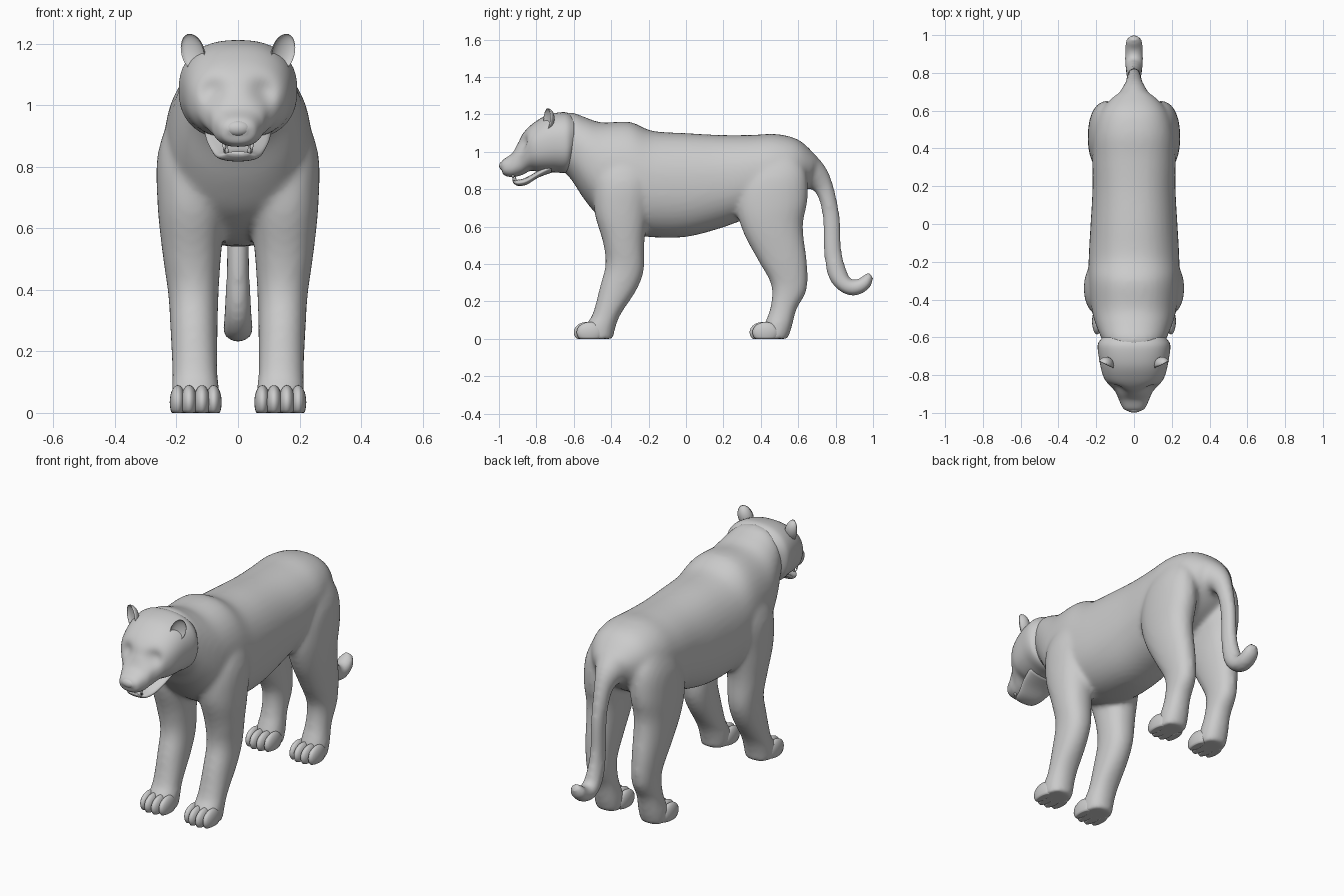
import bpy, bmesh, math
from mathutils import Vector, Matrix


def catmull(a, b, c, d, t):
    return [0.5 * (2*q + (r - p)*t + (2*p - 5*q + 4*r - s)*t*t + (3*q - p - 3*r + s)*t**3)
            for p, q, r, s in zip(a, b, c, d)]


def loft(bm, sections, n=28, power=2.2, steps=4, mirror=False):
    """Each section: two side-view edge points (y, z, y, z), x centre, half width."""
    rows = []
    last = len(sections) - 1
    for i in range(last):
        quad = [sections[max(0, min(last, i + k))] for k in (-1, 0, 1, 2)]
        rows += [catmull(*quad, s / steps) for s in range(steps)]
    rows.append(sections[-1])
    for side in ((1, -1) if mirror else (1,)):
        rings = []
        for y0, z0, y1, z1, xc, hw in rows:
            ring = []
            for k in range(n):
                a = 2 * math.pi * k / n
                c, s = (math.copysign(abs(f(a)) ** (2 / power), f(a)) for f in (math.cos, math.sin))
                ring.append(bm.verts.new((side * (xc + hw * c),
                                          (y0 + y1) / 2 + (y1 - y0) / 2 * s,
                                          (z0 + z1) / 2 + (z1 - z0) / 2 * s)))
            rings.append(ring)
        for r0, r1 in zip(rings, rings[1:]):
            for k in range(n):
                bm.faces.new((r0[k], r0[(k + 1) % n], r1[(k + 1) % n], r1[k]))
        bm.faces.new(rings[0])
        bm.faces.new(rings[-1])


def ball(bm, centre, radii, rot=Matrix(), floor=False, dish=0):
    """Ellipsoid, optionally flattened on the floor or dished in on its -y side."""
    vs = bmesh.ops.create_uvsphere(bm, u_segments=20, v_segments=14, radius=1)["verts"]
    for v in vs:
        if dish and v.co.y < 0:
            v.co.y *= -dish
        v.co = rot @ Vector(c * r for c, r in zip(v.co, radii)) + Vector(centre)
        if floor:
            v.co.z = max(v.co.z, 0)


def finish(name, bm, voxel=0):
    bmesh.ops.recalc_face_normals(bm, faces=bm.faces)
    for f in bm.faces:
        f.smooth = True
    me = bpy.data.meshes.new(name)
    bm.to_mesh(me)
    bm.free()
    ob = bpy.data.objects.new(name, me)
    bpy.context.collection.objects.link(ob)
    if voxel:
        m = ob.modifiers.new("blend", "REMESH")
        m.mode, m.voxel_size, m.use_smooth_shade = "VOXEL", voxel, True
        s = ob.modifiers.new("soften", "SMOOTH")
        s.factor, s.iterations = 0.5, 10
    return ob


# torso, legs and tail, blended into one skin
bm = bmesh.new()
torso = [(-.70, .93, -.70, 1.17, 0, .12), (-.62, .86, -.62, 1.21, 0, .165),
         (-.54, .74, -.54, 1.185, 0, .20), (-.45, .64, -.45, 1.157, 0, .225),
         (-.32, .57, -.30, 1.16, 0, .24), (-.18, .543, -.18, 1.112, 0, .24),
         (0, .545, 0, 1.10, 0, .23), (.18, .59, .18, 1.09, 0, .22),
         (.32, .64, .35, 1.09, 0, .22), (.47, .68, .48, 1.095, 0, .215),
         (.58, .74, .60, 1.065, 0, .18), (.65, .81, .69, .985, 0, .11),
         (.67, .86, .72, .945, 0, .05)]
loft(bm, torso, n=40, power=2.25)
front_leg = [(-.44, 1.00, -.22, 1.02, .13, .07), (-.49, .85, -.18, .85, .15, .11),
             (-.49, .68, -.20, .68, .15, .112), (-.445, .52, -.222, .52, .15, .096),
             (-.43, .40, -.225, .37, .145, .082), (-.46, .28, -.265, .26, .143, .077),
             (-.50, .13, -.35, .13, .14, .074), (-.54, .07, -.38, .05, .138, .078),
             (-.54, 0, -.39, 0, .138, .074)]
loft(bm, front_leg, mirror=True)
hind_leg = [(.36, 1.00, .60, .98, .13, .06), (.29, .85, .645, .88, .14, .095),
            (.27, .70, .65, .74, .145, .10), (.31, .56, .625, .60, .148, .09),
            (.385, .42, .648, .40, .145, .076), (.455, .29, .645, .26, .14, .065),
            (.452, .17, .592, .16, .138, .064), (.42, .08, .565, .06, .138, .073),
            (.40, 0, .545, 0, .138, .072)]
loft(bm, hind_leg, mirror=True)
tail = [(.58, .84, .62, 1.04, 0, .13), (.65, .81, .71, .965, 0, .085),
        (.70, .77, .775, .86, 0, .05), (.73, .65, .822, .66, 0, .038),
        (.737, .46, .832, .47, 0, .038), (.765, .32, .862, .36, 0, .044),
        (.84, .243, .885, .317, 0, .05), (.92, .233, .925, .322, 0, .05),
        (.985, .275, .95, .342, 0, .045), (1.003, .325, .98, .358, 0, .025)]
loft(bm, tail, n=24, power=2)
finish("body", bm, voxel=0.013)

# four toes on every paw
bm = bmesh.new()
for side in (-1, 1):
    for shift in (0, .94):
        for x, y, r in ((.079, -.515, .026), (.117, -.53, .027),
                        (.159, -.53, .027), (.196, -.515, .026)):
            ball(bm, (side * x, y + shift, .035), (r, .07, .055), floor=True)
finish("toes", bm)

# head with eye sockets pressed in
bm = bmesh.new()
skull = [(-.985, .90, -.995, .93, 0, .03), (-.972, .875, -.978, .957, 0, .058),
         (-.93, .865, -.93, .992, 0, .08), (-.88, .875, -.90, 1.045, 0, .098),
         (-.83, .898, -.87, 1.10, 0, .135), (-.78, .892, -.82, 1.15, 0, .165),
         (-.70, .89, -.745, 1.195, 0, .183), (-.63, .89, -.65, 1.212, 0, .192),
         (-.60, .95, -.60, 1.19, 0, .165)]
loft(bm, skull, n=48, power=2.35, steps=6)
for v in bm.verts:
    for side in (-1, 1):
        d = (v.co - Vector((side * .085, -.88, 1.045))).length
        v.co.y += .028 * math.exp(-(d / .045) ** 2)
finish("head", bm)

# lower jaw
bm = bmesh.new()
jaw = [(-.925, .835, -.928, .85, 0, .035), (-.90, .818, -.905, .85, 0, .06),
       (-.85, .825, -.86, .86, 0, .078), (-.79, .862, -.79, .90, 0, .10),
       (-.72, .888, -.72, .95, 0, .11)]
loft(bm, jaw)
finish("lower_jaw", bm)

# nose
bm = bmesh.new()
ball(bm, (0, -.975, .925), (.042, .024, .026))
finish("nose", bm)

# fangs, upper and lower pairs
bm = bmesh.new()
for side in (-1, 1):
    for x, y, z, flip in ((.045, -.925, .862, math.pi), (.036, -.912, .858, 0)):
        mat = Matrix.Translation((side * x, y, z)) @ Matrix.Rotation(flip, 4, "X")
        bmesh.ops.create_cone(bm, cap_ends=True, segments=10, radius1=.008,
                              radius2=.001, depth=.035, matrix=mat)
finish("fangs", bm)

# cupped ears
bm = bmesh.new()
for side in (-1, 1):
    rot = Matrix.Rotation(side * .45, 3, "Z") @ Matrix.Rotation(side * .3, 3, "Y")
    ball(bm, (side * .148, -.745, 1.172), (.04, .042, .062), rot, dish=.45)
finish("ears", bm)
